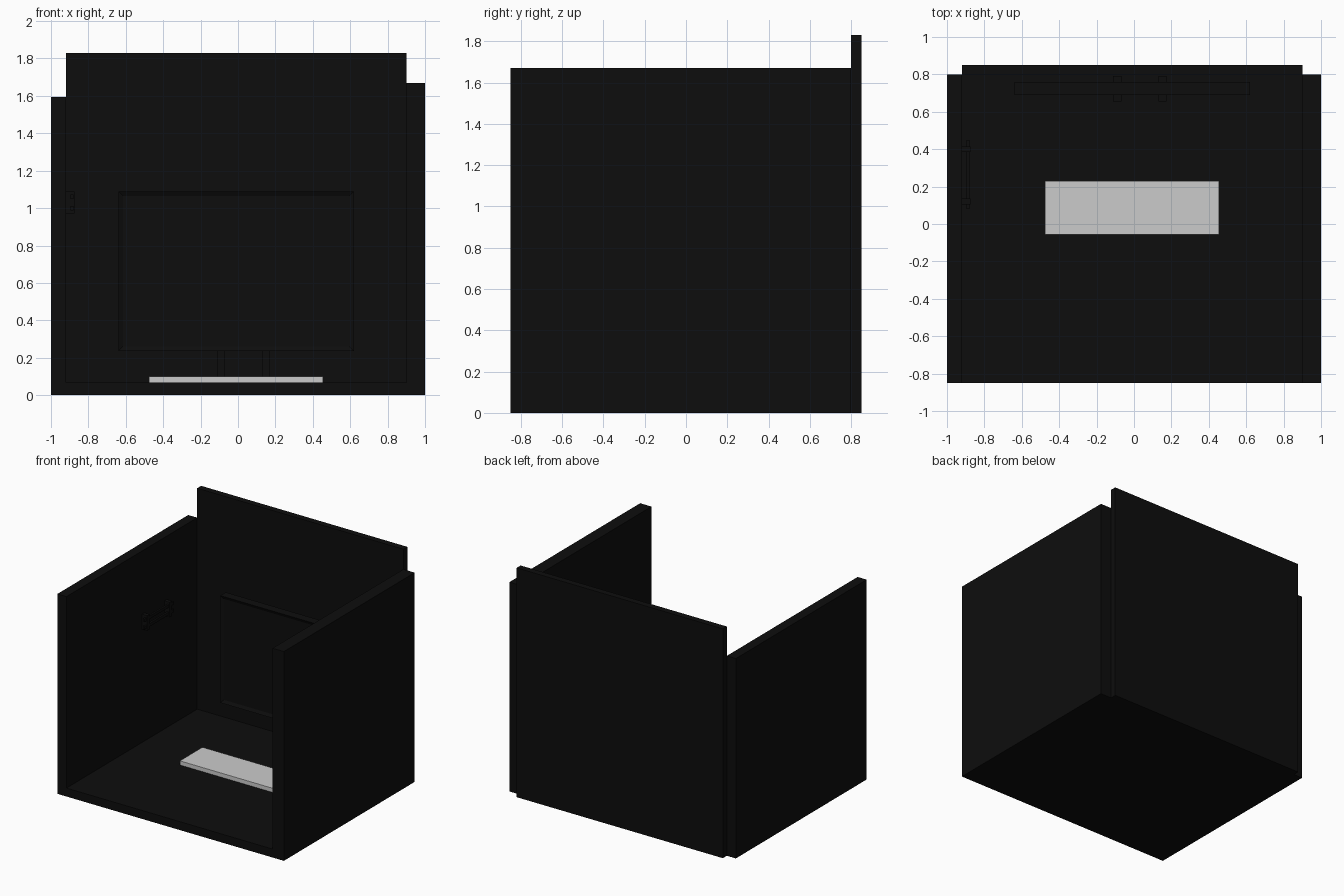
import bpy
import bmesh

if "Cube" in bpy.data.objects:
    bpy.data.objects.remove(bpy.data.objects["Cube"])

dark = bpy.data.materials.new("near_black")
dark.diffuse_color = (0.004, 0.004, 0.004, 1)
dark.use_nodes = True
dark.node_tree.nodes["Principled BSDF"].inputs["Base Color"].default_value = dark.diffuse_color


def box(name, xr, yr, zr, mat=dark, inset=None):
    """Box from min/max ranges; inset=(width, depth) recesses its front face."""
    bm = bmesh.new()
    bmesh.ops.create_cube(bm, size=1)
    for v in bm.verts:
        for i, (lo, hi) in enumerate((xr, yr, zr)):
            v.co[i] = hi if v.co[i] > 0 else lo
    bm.normal_update()
    if inset:
        front = [f for f in bm.faces if f.normal.y < -0.9]
        bmesh.ops.inset_region(bm, faces=front, thickness=inset[0])
        bmesh.ops.translate(bm, verts=list(front[0].verts), vec=(0, inset[1], 0))
    mesh = bpy.data.meshes.new(name)
    bm.to_mesh(mesh)
    bm.free()
    if mat:
        mesh.materials.append(mat)
    ob = bpy.data.objects.new(name, mesh)
    bpy.context.collection.objects.link(ob)
    return ob


# Room shell: floor and three walls of differing height
box("floor", (-0.92, 0.90), (-0.85, 0.80), (0, 0.067))
box("left_wall", (-1.0, -0.92), (-0.85, 0.80), (0, 1.595))
box("right_wall", (0.90, 1.0), (-0.85, 0.80), (0, 1.67))
box("back_wall", (-0.92, 0.90), (0.80, 0.85), (0, 1.83))

# Low pale slab in the middle of the floor
box("low_bench", (-0.475, 0.455), (-0.055, 0.23), (0.067, 0.10), mat=None)

# Framed screen standing in front of the back wall
box("screen", (-0.64, 0.62), (0.69, 0.76), (0.235, 1.09), inset=(0.035, 0.012))
for side, x in (("left", -0.09), ("right", 0.152)):
    box("screen_leg_" + side, (x - 0.02, x + 0.02), (0.705, 0.745), (0.08, 0.235))
    box("screen_foot_" + side, (x - 0.022, x + 0.022), (0.655, 0.79), (0.067, 0.085))

# Small rack on the left wall: two brackets and two rails
for i, y in enumerate((0.12, 0.40)):
    box("rack_bracket_%d" % i, (-0.92, -0.875), (y - 0.015, y + 0.015), (0.97, 1.09))
for i, z in enumerate((1.00, 1.06)):
    box("rack_rail_%d" % i, (-0.895, -0.88), (0.08, 0.45), (z - 0.012, z + 0.012))
